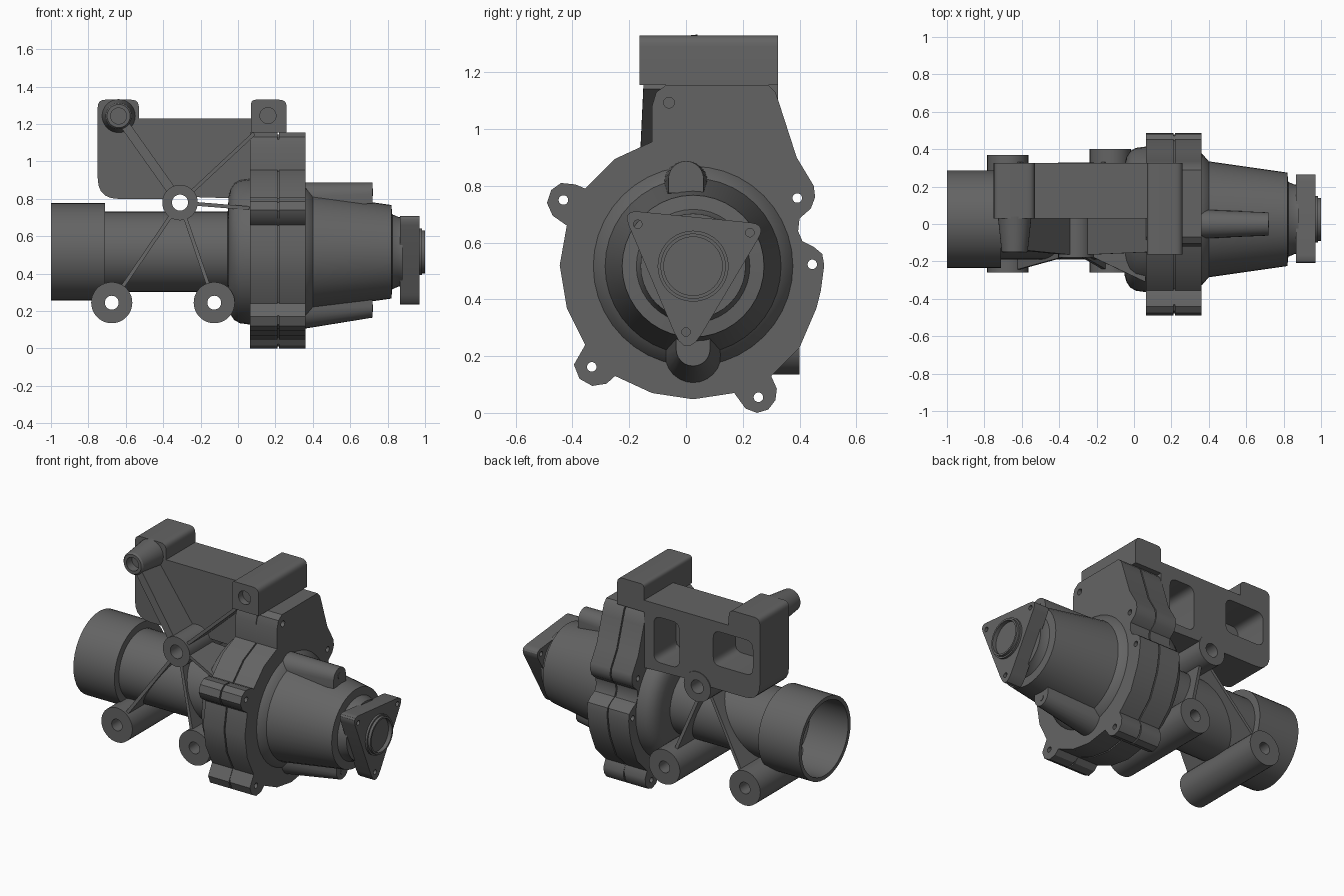
import bpy, bmesh, math
from mathutils import Matrix, Vector

if "Cube" in bpy.data.objects:
    bpy.data.objects.remove(bpy.data.objects["Cube"])

mat = bpy.data.materials.new("dark grey metal")
mat.diffuse_color = (0.127, 0.127, 0.127, 1)
mat.use_nodes = True
mat.node_tree.nodes["Principled BSDF"].inputs["Base Color"].default_value = mat.diffuse_color
AX = (0.025, 0.517)            # main axis (y, z)


def finish(name, bm):
    bmesh.ops.remove_doubles(bm, verts=bm.verts, dist=1e-5)
    bmesh.ops.recalc_face_normals(bm, faces=bm.faces)
    me = bpy.data.meshes.new(name)
    bm.to_mesh(me)
    bm.free()
    me.materials.append(mat)
    ob = bpy.data.objects.new(name, me)
    bpy.context.collection.objects.link(ob)
    bpy.ops.object.select_all(action='DESELECT')
    ob.select_set(True)
    bpy.context.view_layer.objects.active = ob
    bpy.ops.object.shade_smooth_by_angle(angle=math.radians(32))
    return ob


def circle(c, r, n=28):
    return [(c[0] + r * math.cos(2 * math.pi * i / n),
             c[1] + r * math.sin(2 * math.pi * i / n)) for i in range(n)]


def rounded(pts, n=5):
    """Turn (a, b, radius) corners into rounded corners."""
    out = []
    for i, (a, b, r) in enumerate(pts):
        p = Vector((a, b))
        if r == 0:
            out.append((a, b))
            continue
        s = p + (Vector(pts[i - 1][:2]) - p).normalized() * r
        e = p + (Vector(pts[(i + 1) % len(pts)][:2]) - p).normalized() * r
        for k in range(n + 1):
            t = k / n
            q = s * (1 - t) ** 2 + p * 2 * t * (1 - t) + e * t * t
            out.append((q.x, q.y))
    return out


def plate(name, loops, axis, lo, hi):
    """Extrude an outline with holes along x (yz outline) or y (xz outline)."""
    cu = bpy.data.curves.new("tmp", 'CURVE')
    cu.dimensions = '2D'
    cu.fill_mode = 'BOTH'
    cu.extrude = (hi - lo) / 2
    for loop in loops:
        sp = cu.splines.new('POLY')
        sp.points.add(len(loop) - 1)
        for p, (a, b) in zip(sp.points, loop):
            p.co = (a, b, 0, 1)
        sp.use_cyclic_u = True
    tmp = bpy.data.objects.new("tmp", cu)
    bpy.context.collection.objects.link(tmp)
    dg = bpy.context.evaluated_depsgraph_get()
    me = bpy.data.meshes.new_from_object(tmp.evaluated_get(dg))
    bm = bmesh.new()
    bm.from_mesh(me)
    bpy.data.objects.remove(tmp)
    bpy.data.meshes.remove(me)
    m = (lo + hi) / 2
    if axis == 'X':
        M = Matrix(((0, 0, 1, m), (1, 0, 0, 0), (0, 1, 0, 0), (0, 0, 0, 1)))
    else:
        M = Matrix(((1, 0, 0, 0), (0, 0, -1, m), (0, 1, 0, 0), (0, 0, 0, 1)))
    bm.transform(M)
    return finish(name, bm)


def lathe(name, prof, c, axis='X', n=40):
    """Revolve (position, radius) points around a line along x or y."""
    bm = bmesh.new()
    rings = []
    for t, r in prof:
        pts = circle(c, max(r, 0), n)
        rings.append([bm.verts.new((t, a, b) if axis == 'X' else (a, t, b)) for a, b in pts])
    for p, q in zip(rings, rings[1:]):
        for i in range(n):
            j = (i + 1) % n
            bm.faces.new((p[i], p[j], q[j], q[i]))
    return finish(name, bm)


def hull(name, pts):
    bm = bmesh.new()
    for p in pts:
        bm.verts.new(p)
    res = bmesh.ops.convex_hull(bm, input=bm.verts)
    bmesh.ops.dissolve_limit(bm, angle_limit=0.01, verts=bm.verts, edges=bm.edges)
    return finish(name, bm)


def rib(name, a, b, w, fa, fb, ba, bb):
    """Thin web between two xz points, with front and back y at each end."""
    a, b = Vector(a), Vector(b)
    d = (b - a).normalized()
    a = a + d * 0.075
    b = b - d * 0.06
    o = Vector((-d.y, d.x)) * w / 2
    hull(name, [(p.x + s * o.x, y, p.y + s * o.y)
                for p, ys in ((a, (fa, ba)), (b, (fb, bb))) for y in ys for s in (-1, 1)])


# Hollow inlet pipe, main tube and flared housing
lathe("inlet_pipe", [(-0.62, 0), (-0.62, 0.18), (-0.71, 0.18), (-0.73, 0.235), (-1, 0.235),
                     (-1, 0.26), (-0.71, 0.26), (-0.71, 0.215), (-0.055, 0.215), (-0.05, 0.30),
                     (-0.04, 0.335), (-0.02, 0.365), (0.01, 0.382), (0.07, 0.39), (0.07, 0)], AX)

# Split flange with lugs: two halves and a slightly smaller gasket
outline = [(-0.07, 1.155), (0.29, 1.155), (0.315, 1.13), (0.335, 1.07), (0.39, 0.90), (0.45, 0.80),
           (0.455, 0.76), (0.44, 0.72), (0.40, 0.685), (0.395, 0.64), (0.41, 0.605), (0.45, 0.585),
           (0.48, 0.56), (0.487, 0.52), (0.475, 0.43), (0.46, 0.37), (0.40, 0.23), (0.30, 0.13),
           (0.32, 0.085), (0.315, 0.045), (0.29, 0.012), (0.25, 0.0), (0.21, 0.015), (0.17, 0.07),
           (0.025, 0.048), (-0.12, 0.07), (-0.25, 0.13), (-0.28, 0.103), (-0.33, 0.095),
           (-0.375, 0.12), (-0.395, 0.17), (-0.355, 0.24), (-0.42, 0.37), (-0.445, 0.52),
           (-0.42, 0.66), (-0.47, 0.695), (-0.49, 0.74), (-0.475, 0.785), (-0.44, 0.81),
           (-0.39, 0.805), (-0.355, 0.79), (-0.25, 0.895), (-0.12, 0.955), (-0.12, 1.08),
           (-0.105, 1.13)]
holes = [circle(c, 0.017, 14) for c in ((-0.432, 0.75), (-0.332, 0.162), (0.255, 0.055),
                                        (0.445, 0.523), (0.392, 0.757))]
small = [(0.02 + (y - 0.02) * 0.98, 0.55 + (z - 0.55) * 0.98) for y, z in outline]
plate("flange_back_half", [outline] + holes, 'X', 0.065, 0.211)
plate("flange_gasket", [small] + holes, 'X', 0.211, 0.219)
plate("flange_front_half", [outline] + holes + [circle((-0.06, 1.093), 0.019, 14)], 'X', 0.219, 0.36)

# Tapered nose
lathe("nose_cone", [(0.35, 0), (0.35, 0.355), (0.365, 0.35), (0.40, 0.31), (0.82, 0.25),
                    (0.825, 0.20), (0.86, 0.185), (0.88, 0.185), (0.88, 0)], AX)

# Two tapered lugs on the nose, above and below
for name, s, (y, z0, r0), (z1, r1) in (("nose_lug_top", 1, (0.0, 0.81, 0.078), (0.825, 0.062)),
                                       ("nose_lug_bottom", -1, (0.025, 0.205, 0.1), (0.225, 0.06))):
    pts = []
    for x, z, r in ((0.35, z0, r0), (0.72, z1, r1)):
        pts += [(x, y + r * math.cos(a), z + s * r * math.sin(a))
                for a in [math.pi * k / 12 for k in range(13)]]
        pts += [(x, y - r, z - s * 0.05), (x, y + r, z - s * 0.05)]
    hull(name, pts)
    lathe(name + "_bolt", [(0.70, 0.02), (0.723, 0.02), (0.723, 0)], (y, z1 + s * 0.01), n=16)

# Triangular end plate and outlet ring
tri = rounded([(-0.225, 0.715, 0.06), (0.285, 0.665, 0.06), (0.0, 0.185, 0.11)])
plate("end_plate", [tri] + [circle(c, 0.015, 14) for c in ((-0.17, 0.665), (0.225, 0.635), (0, 0.285))],
      'X', 0.867, 0.97)
lathe("outlet_ring", [(0.9, 0), (0.9, 0.125), (0.983, 0.125), (0.983, 0.115), (1.0, 0.115),
                      (1.0, 0.103), (0.975, 0.103), (0.975, 0)], AX)

# Mounting bracket: solid front wall, back wall with two window pockets
HUB = (-0.31, 0.78)
notch = [(HUB[0] + 0.073 * math.cos(math.radians(a)), HUB[1] + 0.073 * math.sin(math.radians(a)), 0)
         for a in range(164, 10, -14)]
body = rounded([(-0.75, 0.80, 0.11)] + notch + [
    (0.07, 0.80, 0), (0.07, 1.155, 0), (0.26, 1.155, 0), (0.26, 1.33, 0.04), (0.07, 1.33, 0.025),
    (0.07, 1.23, 0), (-0.53, 1.23, 0), (-0.53, 1.33, 0.04), (-0.75, 1.33, 0.04)])


def window(x0, x1, z0, z1):
    return rounded([(x0, z0, 0.05), (x1, z0, 0.05), (x1, z1, 0.05), (x0, z1, 0.05)])


plate("bracket_front_wall", [body], 'Y', 0.03, 0.10)
plate("bracket_back_wall", [body, window(-0.70, -0.42, 0.95, 1.17), window(-0.18, 0.0, 0.86, 1.15)],
      'Y', 0.10, 0.325)

# Bracket block above the flange, with a blind bolt hole
block = rounded([(0.07, 1.155, 0), (0.26, 1.155, 0), (0.26, 1.33, 0.04), (0.07, 1.33, 0.025)])
plate("bracket_block_tip", [block, circle((0.16, 1.245), 0.043)], 'Y', -0.163, -0.12)
plate("bracket_block", [block], 'Y', -0.12, 0.03)

# Tapered bolt boss on the left of the bracket
lathe("bracket_boss", [(0.04, 0.09), (-0.145, 0.07), (-0.155, 0.062), (-0.155, 0.043),
                       (-0.10, 0.043), (-0.10, 0)], (-0.638, 1.243), 'Y', 32)

# Through-drilled hub and the two lower mounting tubes
for name, c, r, h, y0, y1 in (("hub", HUB, 0.095, 0.043, -0.18, 0.33),
                              ("mount_tube_left", (-0.675, 0.245), 0.11, 0.037, -0.26, 0.37),
                              ("mount_tube_right", (-0.127, 0.245), 0.11, 0.037, -0.26, 0.40)):
    lathe(name, [(y0, h), (y0, r), (y1, r), (y1, h), (y0, h)], c, 'Y', 36)

# Stiffening ribs spreading from the hub
rib("rib_lower_left", HUB, (-0.675, 0.245), 0.02, -0.17, -0.25, 0.26, 0.34)
rib("rib_lower_right", HUB, (-0.127, 0.245), 0.02, -0.17, -0.25, 0.26, 0.34)
rib("rib_upper_left", HUB, (-0.64, 1.245), 0.05, -0.165, -0.14, 0.05, 0.05)
rib("rib_upper_right", HUB, (0.13, 1.19), 0.02, -0.165, -0.15, 0.05, 0.05)
rib("rib_side", HUB, (0.12, 0.745), 0.02, -0.17, -0.31, 0.05, 0.05)
